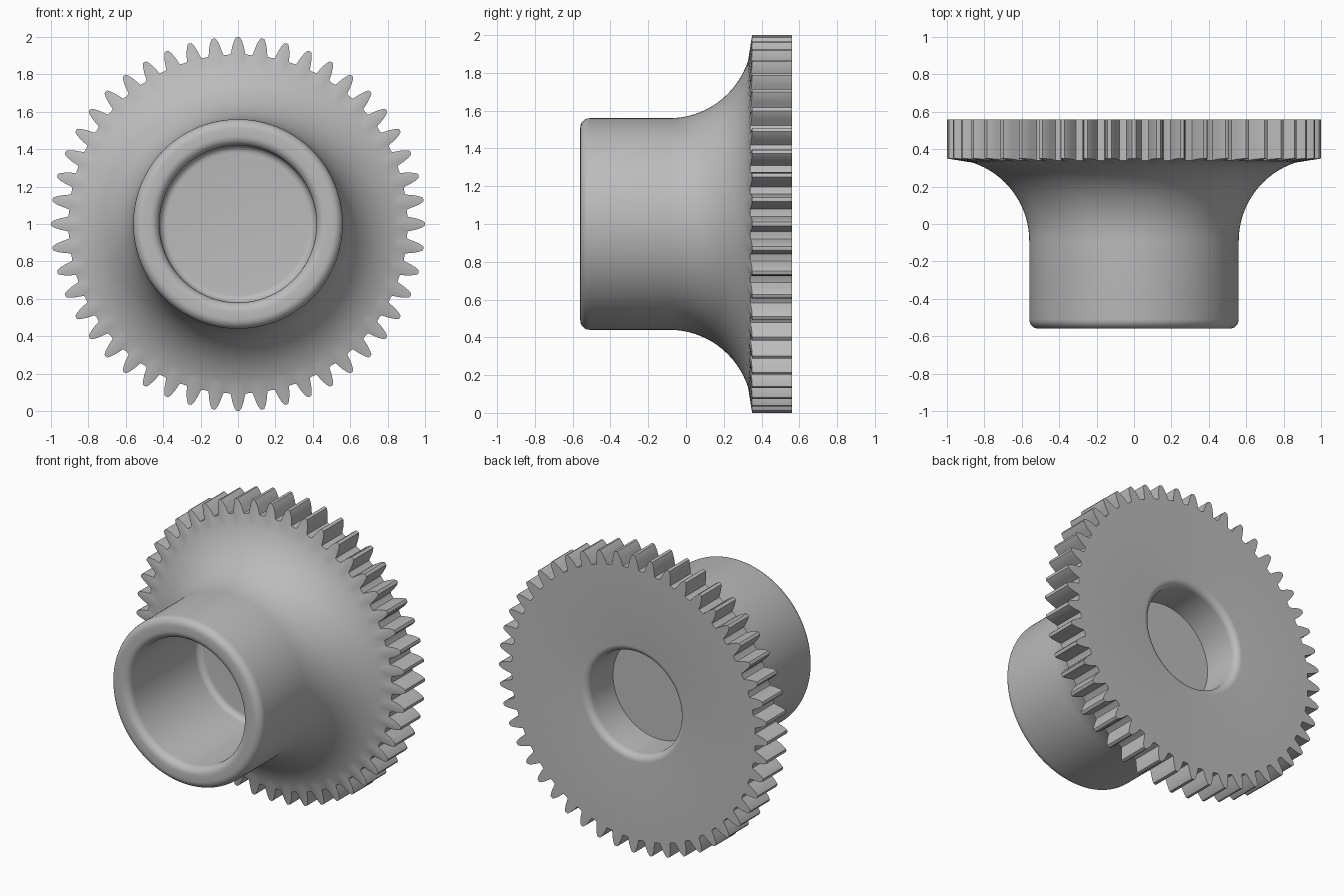
import bpy
import bmesh
from math import sin, cos, pi, sqrt, radians

if "Cube" in bpy.data.objects:
    bpy.data.objects.remove(bpy.data.objects["Cube"])

TEETH = 48
FRONT, BACK = -0.56, 0.56
HUB_R, BORE_R, RECESS_R = 0.56, 0.42, 0.34
FLARE_R = 0.44
FLARE_Y = -0.09
ROUND = 0.05

# Half tooth: fraction of the pitch from the tooth centre, radius
HALF_TOOTH = [(0.08, 0.998), (0.16, 0.98), (0.25, 0.948), (0.31, 0.918), (0.34, 0.908)]


def arc(y, r, size, start, end, steps=6):
    """Profile arc as (y, radius) points; angles in degrees from +y towards +radius."""
    angles = [radians(start + (end - start) * i / steps) for i in range(steps + 1)]
    return [(y + size * cos(a), r + size * sin(a)) for a in angles]


def flare(r):
    """Depth of the concave flare at a radius."""
    return FLARE_Y + sqrt(max(0.0, FLARE_R ** 2 - (HUB_R + FLARE_R - r) ** 2))


# Tooth outline round the whole gear: angle, radius
half = HALF_TOOTH
tooth = [(-t, r) for t, r in reversed(half)] + [(0, 1.0)] + half + [(0.5, 0.906)]
outline = [((k + t) * 2 * pi / TEETH, r) for k in range(TEETH) for t, r in tooth]

# Front profile: bore floor, bore wall, rounded lip, hub and flare
front = arc(0.18 - 0.04, BORE_R - 0.04, 0.04, 0, 90)
front += arc(FRONT + ROUND, BORE_R + ROUND, ROUND, 270, 180)
front += arc(FRONT + ROUND, HUB_R - ROUND, ROUND, 180, 90)
front += [(flare(HUB_R + FLARE_R * (1 - cos(a))), HUB_R + FLARE_R * (1 - cos(a)))
          for a in [radians(4.5 * i) for i in range(17)]]
front = [p for p in front if p[1] < 0.9]

# Back profile: rounded recess lip, recess wall and floor
back = arc(BACK - 0.045, RECESS_R + 0.045, 0.045, 360, 270) + [(0.29, RECESS_R)]

bm = bmesh.new()


def ring(points):
    return [bm.verts.new((r * sin(a), y, 1 + r * cos(a))) for a, y, r in points]


rings = [ring([(a, y, r) for a, _ in outline]) for y, r in front]
rings.append(ring([(a, flare(r), r) for a, r in outline]))
rings.append(ring([(a, BACK, r) for a, r in outline]))
rings += [ring([(a, y, r) for a, _ in outline]) for y, r in back]

for one, two in zip(rings, rings[1:]):
    for i in range(len(outline)):
        bm.faces.new((one[i - 1], one[i], two[i], two[i - 1]))

# Web between the bore and the recess
bm.faces.new(rings[0])
bm.faces.new(rings[-1])
bmesh.ops.recalc_face_normals(bm, faces=bm.faces)

mesh = bpy.data.meshes.new("flanged_gear")
bm.to_mesh(mesh)
bm.free()
gear = bpy.data.objects.new("flanged_gear", mesh)
bpy.context.collection.objects.link(gear)

grey = bpy.data.materials.new("grey_metal")
grey.use_nodes = True
colour = (0.5, 0.5, 0.5, 1)
grey.diffuse_color = colour
grey.node_tree.nodes["Principled BSDF"].inputs["Base Color"].default_value = colour
mesh.materials.append(grey)

bpy.ops.object.select_all(action="DESELECT")
gear.select_set(True)
bpy.context.view_layer.objects.active = gear
bpy.ops.object.shade_smooth_by_angle(angle=radians(30))
